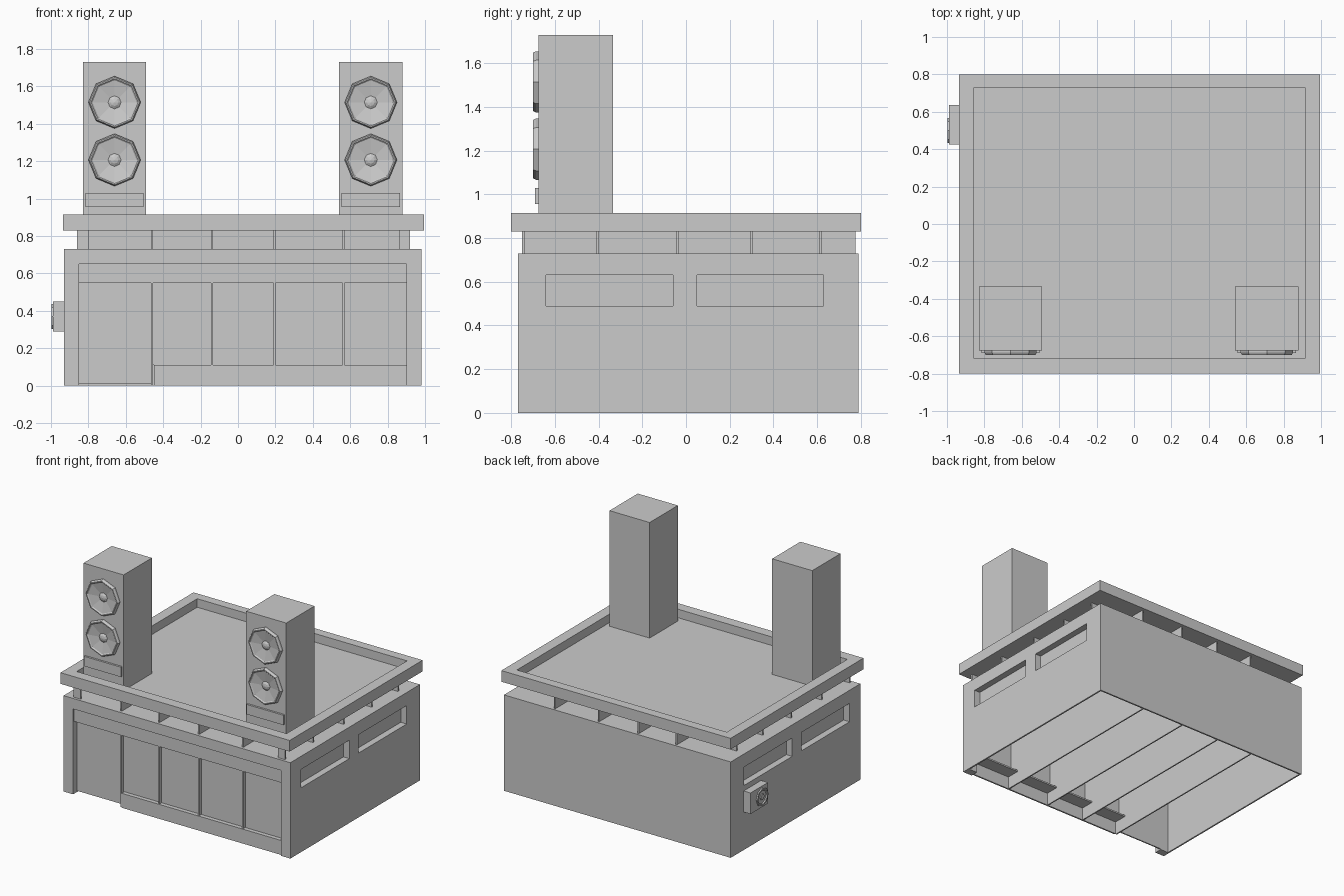
import bpy, bmesh
from math import sin, cos, pi

if "Cube" in bpy.data.objects:
    bpy.data.objects.remove(bpy.data.objects["Cube"])


def mesh_object(name, bm):
    bmesh.ops.recalc_face_normals(bm, faces=bm.faces)
    me = bpy.data.meshes.new(name)
    bm.to_mesh(me)
    bm.free()
    ob = bpy.data.objects.new(name, me)
    bpy.context.collection.objects.link(ob)
    return ob


def box(name, x0, x1, y0, y1, z0, z1):
    bm = bmesh.new()
    bmesh.ops.create_cube(bm, size=1)
    for v in bm.verts:
        v.co = ((x0 + x1) / 2 + v.co.x * (x1 - x0),
                (y0 + y1) / 2 + v.co.y * (y1 - y0),
                (z0 + z1) / 2 + v.co.z * (z1 - z0))
    return mesh_object(name, bm)


def cut(ob, cutter):
    m = ob.modifiers.new("cut", 'BOOLEAN')
    m.operation = 'DIFFERENCE'
    m.solver = 'EXACT'
    m.object = cutter
    cutter.hide_render = True
    cutter.hide_set(True)


def lathe(name, profile, place, n=8):
    # profile holds (radius, height); place maps (u, v, height) to 3D
    bm = bmesh.new()
    rings = []
    for r, h in profile:
        k = 1 if r == 0 else n
        rings.append([bm.verts.new(place(r * cos(2 * pi * i / n), r * sin(2 * pi * i / n), h))
                      for i in range(k)])
    for a, b in zip(rings, rings[1:]):
        for i in range(n):
            j = (i + 1) % n
            if len(b) == 1:
                bm.faces.new((a[i], a[j], b[0]))
            else:
                bm.faces.new((a[i], a[j], b[j], b[i]))
    return mesh_object(name, bm)


T = 0.012
FINS_X = (-0.46, -0.14, 0.195, 0.565)
FINS_Y = (-0.405, -0.04, 0.30, 0.615)
WINDOWS = ((-0.64, -0.06), (0.05, 0.63))

# thin side walls with recessed windows
for side, xo, s in (("left", -0.93, 1), ("right", 0.98, -1)):
    xi = xo + s * T
    parts = [box(side + "_wall", min(xo, xi), max(xo, xi), -0.77, 0.79, 0, 0.73)]
    for y0, y1 in WINDOWS:
        a, b = sorted((xi, xo + s * 0.06))
        block = box(side + "_window_recess", a, b, y0 - 0.01, y1 + 0.01, 0.48, 0.64)
        a, b = sorted((xo - s * 0.05, xo + s * 0.05))
        cutter = box("window_cutter", a, b, y0, y1, 0.49, 0.63)
        cut(block, cutter)
        cut(parts[0], cutter)

# back wall, ceiling and front frame
box("back_wall", -0.93 + T, 0.98 - T, 0.79 - T, 0.79, 0, 0.73)
box("ceiling", -0.93 + T, 0.98 - T, -0.71, 0.79 - T, 0.715, 0.73)
box("front_beam", -0.93 + T, 0.98 - T, -0.77, -0.71, 0.65, 0.73)
box("left_jamb", -0.93 + T, -0.85, -0.77, -0.71, 0, 0.65)
box("right_jamb", 0.90, 0.98 - T, -0.77, -0.71, 0, 0.65)

# shop front: header, panes, sill and door
box("header", -0.85, 0.90, -0.757, -0.715, 0.55, 0.65)
box("window_panes", -0.455, 0.90, -0.725, -0.715, 0.11, 0.55)
box("sill_panel", -0.45, 0.90, -0.757, -0.745, 0, 0.11)
box("sill_ledge", -0.45, 0.90, -0.745, -0.64, 0.098, 0.11)
box("door", -0.85, -0.465, -0.725, -0.715, 0.01, 0.55)

# partitions run the full depth and carry the roof
for x in FINS_X:
    box("partition", x - 0.005, x + 0.005, -0.75, 0.775, 0, 0.83)
for y in FINS_Y:
    box("roof_rib", -0.86, 0.92, y - 0.006, y + 0.006, 0.73, 0.83)
for x0, x1 in ((-0.86, -0.80), (0.86, 0.92)):
    box("corner_rib", x0, x1, -0.75, -0.738, 0.73, 0.83)

# roof tray
roof = box("roof", -0.935, 0.995, -0.80, 0.80, 0.83, 0.915)
cut(roof, box("roof_cutter", -0.855, 0.913, -0.72, 0.73, 0.85, 1.0))

# two roof loudspeakers
CONE = ((0.14, 0.0), (0.14, 0.012), (0.133, 0.025), (0.126, 0.025),
        (0.118, 0.018), (0.035, 0.003), (0.02, 0.012), (0, 0.016))
for cx in (-0.66, 0.71):
    box("speaker_cabinet", cx - 0.169, cx + 0.169, -0.675, -0.335, 0.85, 1.73)
    box("speaker_vent", cx - 0.156, cx + 0.156, -0.69, -0.675, 0.955, 1.03)
    for cz in (1.515, 1.207):
        lathe("speaker_cone", CONE, lambda u, v, h: (cx + u, -0.675 - h, cz + v))

# wall cooling unit on the left side
box("cooling_unit", -0.988, -0.93, 0.425, 0.635, 0.29, 0.45)
FAN = ((0.068, 0), (0.068, 0.01), (0.056, 0.01), (0.05, 0.002),
       (0.025, 0.002), (0.022, 0.008), (0, 0.008))
lathe("cooling_fan", FAN, lambda u, v, h: (-0.988 - h, 0.50 + u, 0.37 + v))
